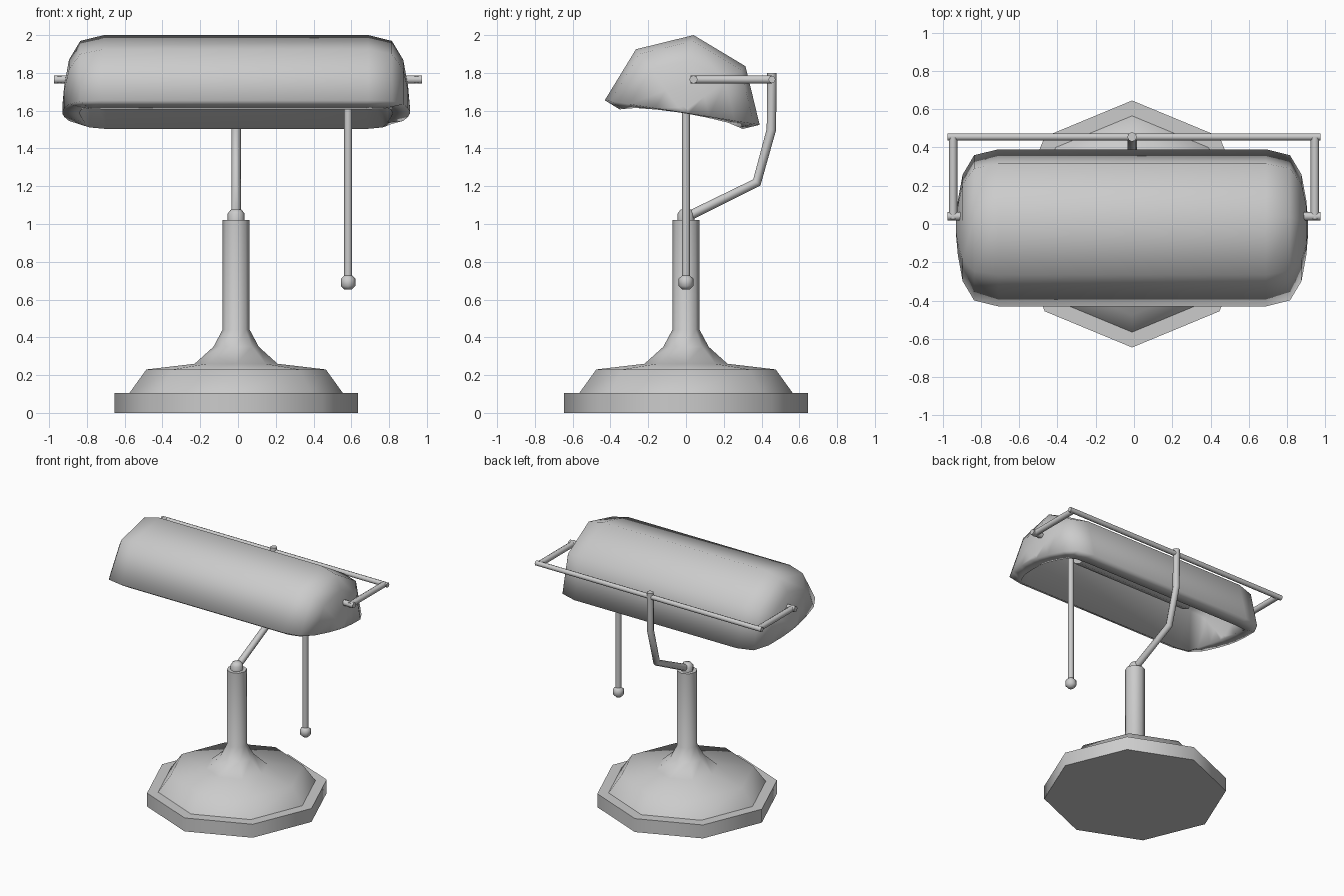
import bpy, bmesh, math
from mathutils import Vector

cube = bpy.data.objects.get("Cube")
if cube:
    bpy.data.objects.remove(cube, do_unlink=True)

grey = bpy.data.materials.new("plain grey")
grey.use_nodes = True
COLOUR = (0.6, 0.6, 0.6, 1)
grey.diffuse_color = COLOUR
grey.node_tree.nodes["Principled BSDF"].inputs["Base Color"].default_value = COLOUR
CX = -0.01  # middle line of the lamp


def add_object(name, mesh, angle=50):
    obj = bpy.data.objects.new(name, mesh)
    bpy.context.collection.objects.link(obj)
    mesh.materials.clear()
    mesh.materials.append(grey)
    bpy.ops.object.select_all(action='DESELECT')
    obj.select_set(True)
    bpy.context.view_layer.objects.active = obj
    bpy.ops.object.shade_smooth_by_angle(angle=math.radians(angle))
    return obj


def skin(name, rings, angle=50, closed=True, caps=(True, True)):
    """Join rings of points with quads."""
    bm = bmesh.new()
    loops = [[bm.verts.new(p) for p in ring] for ring in rings]
    n = len(rings[0])
    for a, b in zip(loops, loops[1:]):
        for i in range(n if closed else n - 1):
            j = (i + 1) % n
            bm.faces.new((a[i], a[j], b[j], b[i]))
    for use, loop in zip(caps, (loops[0], loops[-1])):
        if use:
            bm.faces.new(loop)
    bmesh.ops.recalc_face_normals(bm, faces=bm.faces)
    mesh = bpy.data.meshes.new(name)
    bm.to_mesh(mesh)
    bm.free()
    return add_object(name, mesh, angle)


def lathe(name, profile, x=CX, y=0.0, sides=8):
    turns = [math.tau * i / sides for i in range(sides)]
    return skin(name, [[(x + r * math.cos(t), y + r * math.sin(t), z)
                        for t in turns] for r, z in profile])


def tube(name, points, radius):
    """Round rod along a bent path."""
    curve = bpy.data.curves.new(name, 'CURVE')
    curve.dimensions = '3D'
    curve.bevel_depth = radius
    curve.bevel_resolution = 2
    curve.use_fill_caps = True
    spline = curve.splines.new('POLY')
    spline.points.add(len(points) - 1)
    for p, co in zip(spline.points, points):
        p.co = (*co, 1)
    helper = bpy.data.objects.new(name + " path", curve)
    bpy.context.collection.objects.link(helper)
    bpy.context.view_layer.update()
    deps = bpy.context.evaluated_depsgraph_get()
    mesh = bpy.data.meshes.new_from_object(helper.evaluated_get(deps))
    bpy.data.objects.remove(helper, do_unlink=True)
    return add_object(name, mesh)


# Stand
lathe("base_plate", [(0.645, 0), (0.645, 0.105), (0.565, 0.105)])
lathe("base_dome_and_post", [(0.565, 0.105), (0.475, 0.23), (0.22, 0.26),
                             (0.12, 0.35), (0.072, 0.44), (0.072, 1.02)])
lathe("post_cap", [(0.045, 1.01), (0.045, 1.055), (0.03, 1.075), (0.01, 1.08)])

# Bent support arm and hanger frame
tube("support_arm", [(CX, 0, 1.035), (CX, 0.375, 1.22), (CX, 0.452, 1.5),
                     (CX, 0.455, 1.8)], 0.025)
tube("cross_bar", [(-0.975, 0.455, 1.765), (0.975, 0.455, 1.765)], 0.019)
for side, name in ((-1, "right"), (1, "left")):
    tube(name + "_side_bar", [(side * 0.945, 0.455, 1.765),
                              (side * 0.945, 0.025, 1.765)], 0.022)
    tube(name + "_pivot_pin", [(side * 0.975, 0.04, 1.765),
                               (side * 0.86, 0.04, 1.765)], 0.022)

# Shade: an arched section that shrinks toward rounded ends, then thickened
arch = [(-0.43, 1.655), (-0.265, 1.925), (0.04, 2.0), (0.315, 1.835), (0.39, 1.525)]
middle = Vector((-0.02, 1.59))
ends = [(0.70, 1), (0.825, 0.925), (0.885, 0.68), (0.91, 0.35), (0.92, 0.08)]
stations = [(-x, s) for x, s in reversed(ends)] + ends
rings = []
for x, s in stations:
    section = [middle + (Vector(p) - middle) * s for p in arch]
    rings.append([(CX + x, p.x, p.y) for p in section])
shade = skin("shade", rings, angle=60, closed=False)
bm = bmesh.new()
bm.from_mesh(shade.data)
# make the shell face outward
top = max(bm.faces, key=lambda f: f.calc_center_median().z)
if top.normal.z < 0:
    bmesh.ops.reverse_faces(bm, faces=bm.faces)
bm.to_mesh(shade.data)
bm.free()
shell = shade.modifiers.new("wall", 'SOLIDIFY')
shell.thickness = 0.093
shell.offset = -1

# Bulb and pull cord
tube("bulb", [(-0.5, 0, 1.78), (0.5, 0, 1.78)], 0.08)
tube("pull_cord", [(0.583, 0, 0.7), (0.583, 0, 1.78)], 0.021)
lathe("pull_knob", [(0.018, 0.652), (0.039, 0.672), (0.039, 0.71), (0.018, 0.73)], x=0.583)
